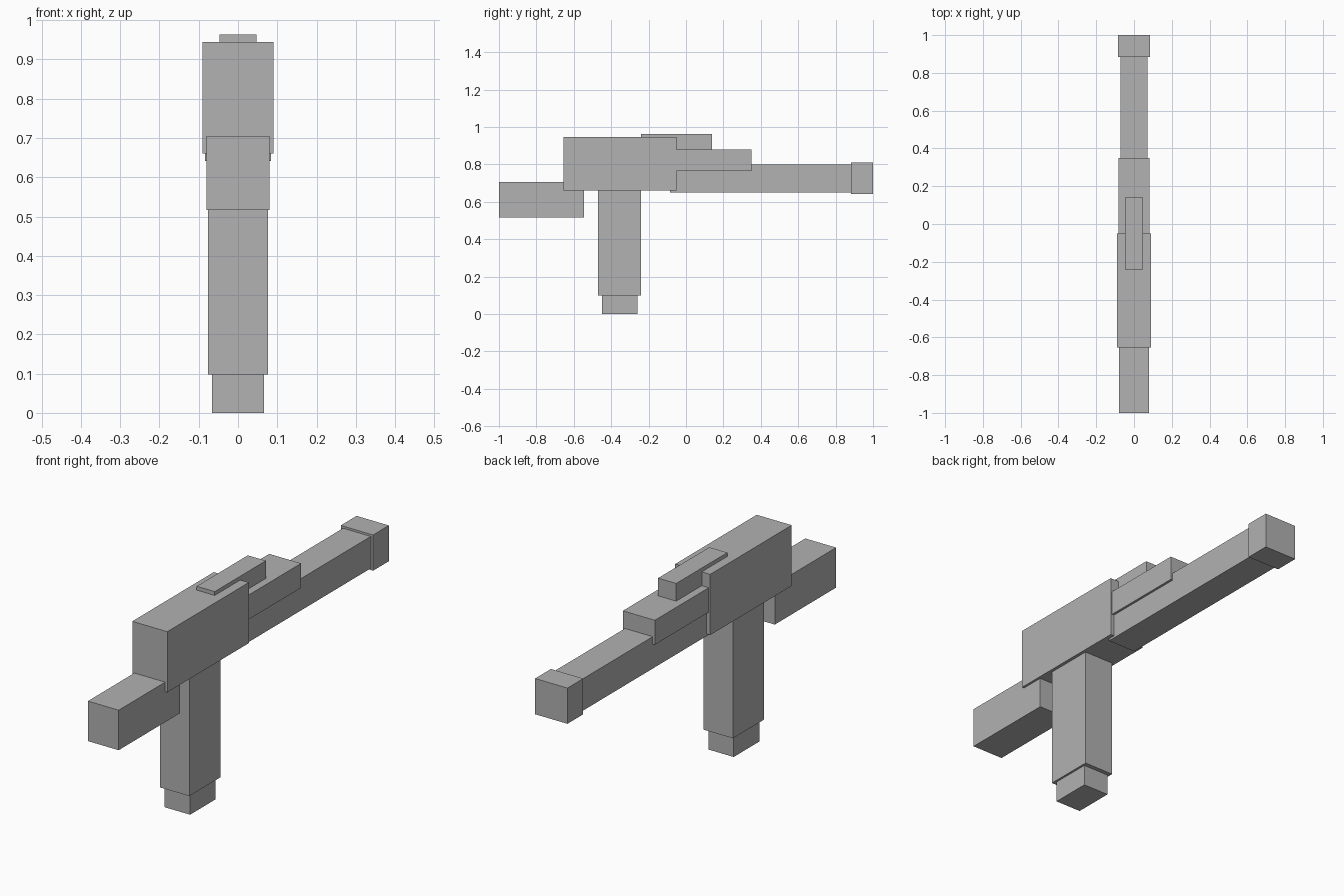
import bpy
import bmesh
from mathutils import Vector

if "Cube" in bpy.data.objects:
    bpy.data.objects.remove(bpy.data.objects["Cube"])

grey = bpy.data.materials.new("plain_grey")
grey.diffuse_color = (0.445, 0.445, 0.445, 1.0)
grey.use_nodes = True
grey.node_tree.nodes["Principled BSDF"].inputs["Base Color"].default_value = grey.diffuse_color


def box(name, half_width, y0, y1, z0, z1):
    """Box centred on x = 0, given its half width and its y and z ranges."""
    bm = bmesh.new()
    bmesh.ops.create_cube(bm, size=1.0)
    bmesh.ops.scale(bm, verts=bm.verts, vec=Vector((2 * half_width, y1 - y0, z1 - z0)))
    bmesh.ops.translate(bm, verts=bm.verts, vec=Vector((0, (y0 + y1) / 2, (z0 + z1) / 2)))
    mesh = bpy.data.meshes.new(name)
    bm.to_mesh(mesh)
    bm.free()
    mesh.materials.append(grey)
    obj = bpy.data.objects.new(name, mesh)
    bpy.context.collection.objects.link(obj)


# Main body and the block behind it
box("receiver", 0.091, -0.655, -0.05, 0.66, 0.945)
box("stock", 0.08, -1.0, -0.545, 0.517, 0.705)

# Grip with its narrower foot
box("grip", 0.076, -0.47, -0.24, 0.098, 0.68)
box("grip_foot", 0.066, -0.45, -0.26, 0.0, 0.098)

# Long barrel, its end cap and the upper cover
box("barrel", 0.072, -0.085, 0.885, 0.65, 0.80)
box("barrel_cap", 0.084, 0.883, 1.0, 0.642, 0.81)
box("barrel_cover", 0.083, -0.055, 0.35, 0.765, 0.88)

# Thin rail on top
box("top_rail", 0.047, -0.24, 0.14, 0.88, 0.963)
